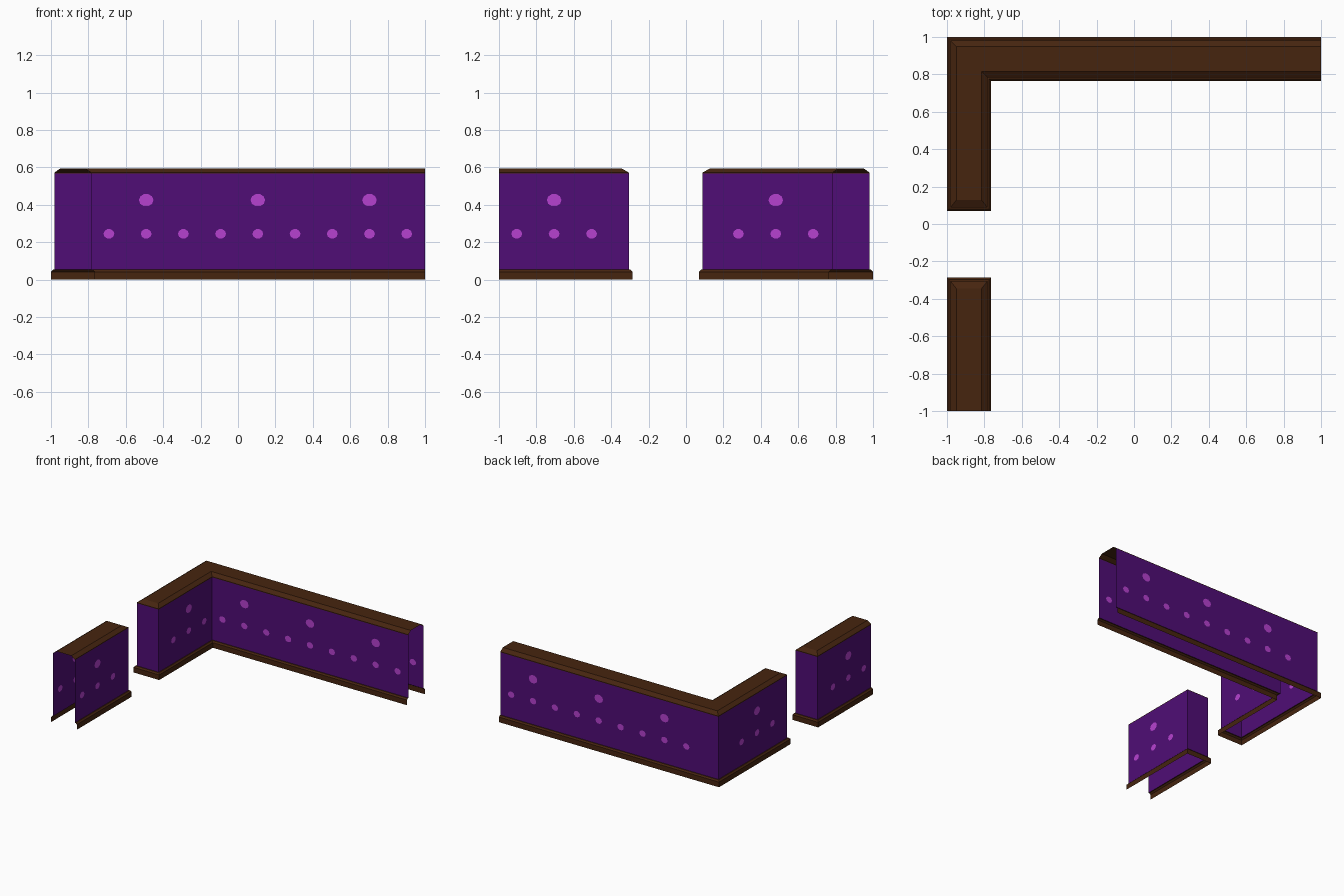
import bpy, bmesh, math
from mathutils import Vector

if "Cube" in bpy.data.objects:
    bpy.data.objects.remove(bpy.data.objects["Cube"])


def material(name, rgb):
    m = bpy.data.materials.new(name)
    m.diffuse_color = (*rgb, 1)
    m.use_nodes = True
    m.node_tree.nodes["Principled BSDF"].inputs["Base Color"].default_value = m.diffuse_color
    return m


BROWN = material("dark brown trim", (0.061, 0.018, 0.0048))
PURPLE = material("deep purple", (0.080, 0.004, 0.181))
PINK = material("bright violet", (0.468, 0.053, 0.631))


# Wall outlines, counterclockwise, inset by d; the cut ends stay open
def corner_path(d):
    e = d + 0.008 if d > 0.03 else d
    return [(1, 1 - d), (-1 + d, 1 - d), (-1 + d, 0.07 + e),
            (-0.765 - d, 0.07 + e), (-0.765 - d, 0.765 + d), (1, 0.765 + d)]


def straight_path(d):
    e = d + 0.008 if d > 0.03 else d
    return [(-0.765 - d, -1), (-0.765 - d, -0.287 - e),
            (-1 + d, -0.287 - e), (-1 + d, -1)]


def finish(bm, name, mats):
    me = bpy.data.meshes.new(name)
    bm.to_mesh(me)
    bm.free()
    for m in mats:
        me.materials.append(m)
    ob = bpy.data.objects.new(name, me)
    bpy.context.collection.objects.link(ob)
    return ob


# Sweep an (inset, height) profile along an outline
def sweep(name, path, profile, close_top=False):
    bm = bmesh.new()
    rows = [[bm.verts.new((x, y, z)) for x, y in path(d)] for d, z in profile]
    for lo, hi in zip(rows, rows[1:]):
        for i in range(len(lo) - 1):
            bm.faces.new((lo[i], lo[i + 1], hi[i + 1], hi[i]))
    if close_top:
        bm.faces.new(rows[-1])
    return finish(bm, name, [BROWN])


Z0, Z1, INSET = 0.053, 0.567, 0.018
SMALL_X = [-0.69 + 0.199 * i for i in range(9)]
# studs as (position along wall, height, half width, half height)
X_DOTS = [(x, 0.245, 0.029, 0.026) for x in SMALL_X]
X_DOTS += [(SMALL_X[i], 0.425, 0.039, 0.034) for i in (1, 4, 7)]


def y_dots(c):
    return [(c + k * 0.2, 0.245, 0.029, 0.026) for k in (-1, 0, 1)] + [(c, 0.425, 0.039, 0.034)]


# Purple wall panels with round inlays cut into the sheet
def walls(name, path, y_centre):
    bm = bmesh.new()
    pts = path(INSET)
    for a, b in zip(pts, pts[1:]):
        a, b = Vector((*a, 0)), Vector((*b, 0))
        out = (b - a).normalized().cross(Vector((0, 0, 1)))
        along_x = abs(out.y) > 0.5
        dots = []
        if (b - a).length > 0.4:
            dots = X_DOTS if along_x else y_dots(y_centre)
        corners = [(*a.xy, Z0), (*b.xy, Z0), (*b.xy, Z1), (*a.xy, Z1)]
        loops = [[bm.verts.new(c) for c in corners]]
        for u, z, ru, rz in dots:
            ring = []
            for k in range(10):
                t = k * math.tau / 10
                s, h = u + ru * math.cos(t), z + rz * math.sin(t)
                ring.append(bm.verts.new((s, a.y, h) if along_x else (a.x, s, h)))
            loops.append(ring)
        edges = [bm.edges.new((l[i - 1], l[i])) for l in loops for i in range(len(l))]
        res = bmesh.ops.triangle_fill(bm, edges=edges, use_beauty=True, normal=out)
        faces = [g for g in res["geom"] if isinstance(g, bmesh.types.BMFace)]
        for ring in loops[1:]:
            f = bm.faces.new(ring)
            f.material_index = 1
            faces.append(f)
        for f in faces:
            f.normal_update()
            if f.normal.dot(out) < 0:
                f.normal_flip()
    return finish(bm, name, [PURPLE, PINK])


for label, path, yc in (("corner", corner_path, 0.48), ("straight", straight_path, -0.705)):
    # Base skirting
    sweep(label + "_base_trim", path, [(0, 0), (0, 0.042), (0.011, Z0), (INSET, Z0)])
    walls(label + "_wall", path, yc)
    # Bevelled top rail
    sweep(label + "_top_rail", path, [(INSET, Z1), (INSET, 0.572), (0.05, 0.595)], True)
